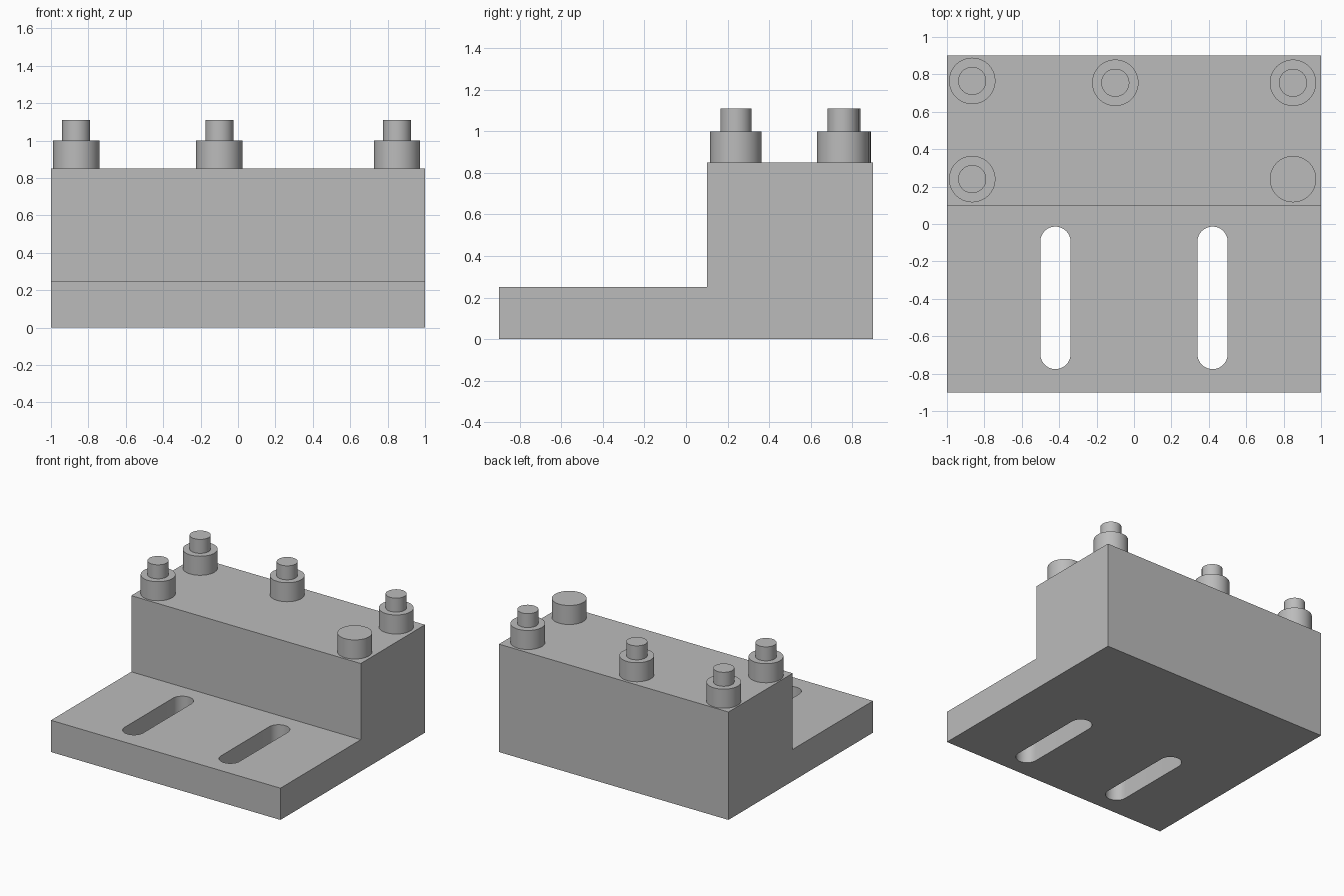
import bpy, bmesh, math

if "Cube" in bpy.data.objects:
    bpy.data.objects.remove(bpy.data.objects["Cube"], do_unlink=True)

GREY = (0.5, 0.5, 0.5, 1)
grey = bpy.data.materials.new("plain grey")
grey.use_nodes = True
grey.diffuse_color = GREY
grey.node_tree.nodes["Principled BSDF"].inputs["Base Color"].default_value = GREY


def prism(name, outline, direction):
    """Extrude a closed outline of 3D points along a direction."""
    bm = bmesh.new()
    face = bm.faces.new([bm.verts.new(p) for p in outline])
    moved = bmesh.ops.extrude_face_region(bm, geom=[face], use_keep_orig=True)["geom"]
    bmesh.ops.translate(bm, vec=direction,
                        verts=[v for v in moved if isinstance(v, bmesh.types.BMVert)])
    bmesh.ops.recalc_face_normals(bm, faces=bm.faces)
    mesh = bpy.data.meshes.new(name)
    bm.to_mesh(mesh)
    bm.free()
    mesh.materials.append(grey)
    obj = bpy.data.objects.new(name, mesh)
    bpy.context.collection.objects.link(obj)
    return obj


def smooth(obj):
    bpy.ops.object.select_all(action="DESELECT")
    obj.select_set(True)
    bpy.context.view_layer.objects.active = obj
    bpy.ops.object.shade_smooth_by_angle(angle=math.radians(30))


def slot_outline(x, y_low, y_high, radius, z, steps=24):
    """Stadium shape running along y."""
    points = []
    for y, start in ((y_high, 0), (y_low, math.pi)):
        for i in range(steps + 1):
            a = start + math.pi * i / steps
            points.append((x + radius * math.cos(a), y + radius * math.sin(a), z))
    return points


# Stepped block: thin front plate and tall rear body
profile = [(-0.9, 0), (0.9, 0), (0.9, 0.85), (0.1, 0.85), (0.1, 0.25), (-0.9, 0.25)]
block = prism("stepped_block", [(-1, y, z) for y, z in profile], (2, 0, 0))

# Two long slots through the front plate
cutters = []
for side in (-1, 1):
    cutter = prism("slot_cutter", slot_outline(side * 0.42, -0.695, -0.095, 0.081, -0.1), (0, 0, 0.5))
    cutter.hide_render = True
    cut = block.modifiers.new("slot", "BOOLEAN")
    cut.operation = "DIFFERENCE"
    cut.solver = "EXACT"
    cut.object = cutter
    cutters.append(cutter)
bpy.context.view_layer.update()
cut_mesh = bpy.data.meshes.new_from_object(block.evaluated_get(bpy.context.evaluated_depsgraph_get()))
block.modifiers.clear()
block.data = cut_mesh
for cutter in cutters:
    bpy.data.objects.remove(cutter, do_unlink=True)
smooth(block)


def cylinder(name, x, y, radius, bottom, top):
    bpy.ops.mesh.primitive_cylinder_add(vertices=64, radius=radius, depth=top - bottom,
                                        location=(x, y, (bottom + top) / 2))
    obj = bpy.context.object
    obj.name = name
    obj.data.materials.append(grey)
    smooth(obj)


# Round bosses, all but one topped with a narrower pin
bosses = [("back_right", -0.865, 0.765, True), ("front_right", -0.865, 0.24, True),
          ("back_middle", -0.1, 0.755, True), ("back_left", 0.85, 0.755, True),
          ("front_left", 0.85, 0.24, False)]
for place, x, y, has_pin in bosses:
    cylinder(place + "_boss", x, y, 0.124, 0.85, 1.0)
    if has_pin:
        cylinder(place + "_pin", x, y, 0.075, 1.0, 1.11)
